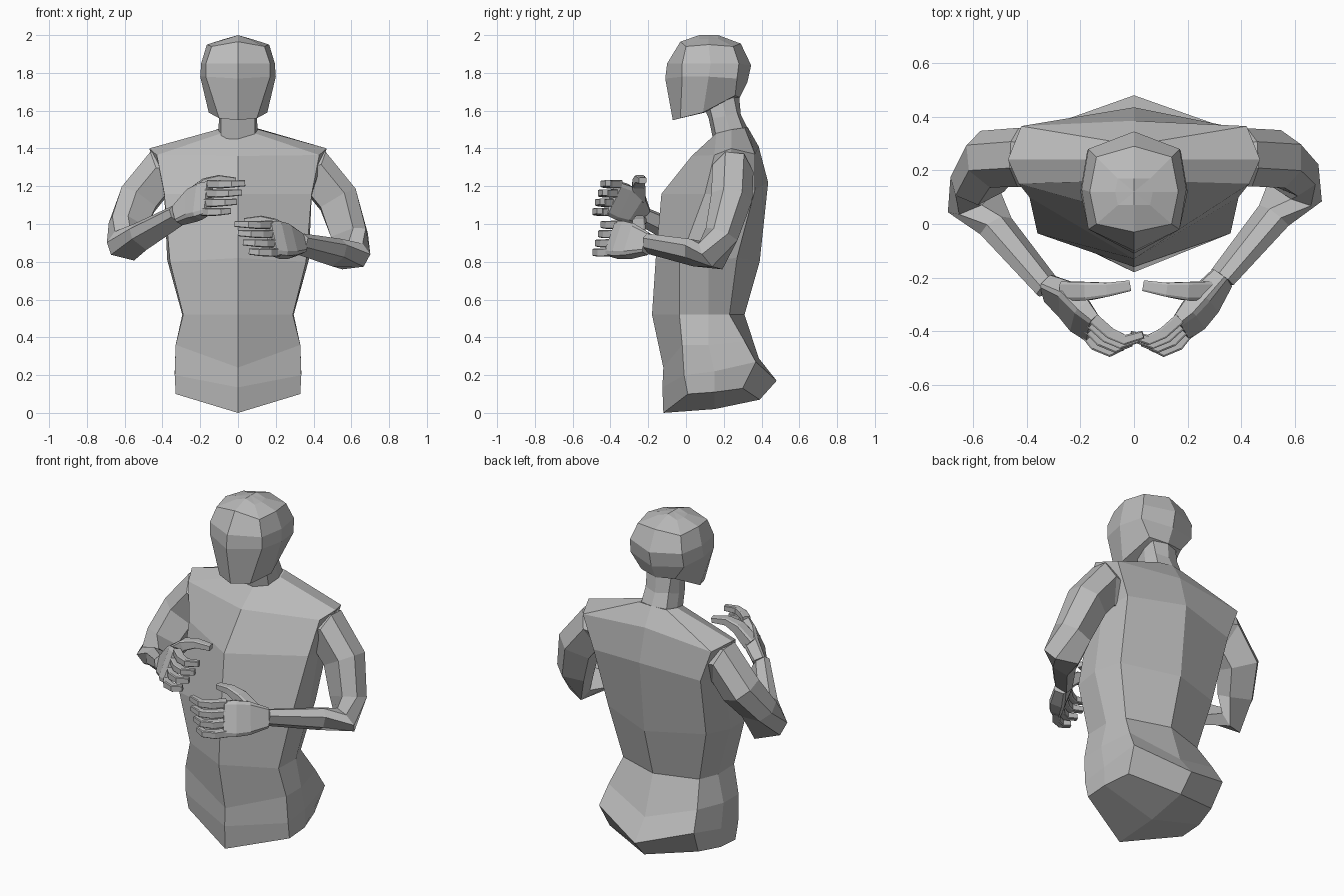
import bpy
import bmesh
from mathutils import Vector

default_cube = bpy.data.objects.get("Cube")
if default_cube:
    bpy.data.objects.remove(default_cube, do_unlink=True)

# One neutral clay colour for the whole figure
clay = bpy.data.materials.new("light_grey")
clay.use_nodes = True
grey = (0.5, 0.5, 0.5, 1)
clay.diffuse_color = grey
clay.node_tree.nodes["Principled BSDF"].inputs["Base Color"].default_value = grey


def loft(name, rings, start_tip=None, end_tip=None):
    """Skin a list of equal rings; each end is fanned to a tip point or capped flat."""
    bm = bmesh.new()
    loops = [[bm.verts.new(point) for point in ring] for ring in rings]
    count = len(loops[0])
    for lower, upper in zip(loops, loops[1:]):
        for i in range(count):
            j = (i + 1) % count
            bm.faces.new((lower[i], lower[j], upper[j], upper[i]))
    for loop, tip in ((loops[0], start_tip), (loops[-1], end_tip)):
        if tip is None:
            bm.faces.new(loop)
            continue
        apex = bm.verts.new(tip)
        for i in range(count):
            bm.faces.new((loop[i], loop[(i + 1) % count], apex))
    bmesh.ops.recalc_face_normals(bm, faces=bm.faces)
    mesh = bpy.data.meshes.new(name)
    bm.to_mesh(mesh)
    bm.free()
    mesh.materials.append(clay)
    obj = bpy.data.objects.new(name, mesh)
    bpy.context.collection.objects.link(obj)


def ring(front, *sides_and_back):
    """Mirror a half ring: front centre (y, z), side points (x, y, z), back centre (y, z)."""
    *sides, back = sides_and_back
    opposite = [(-x, y, z) for x, y, z in reversed(sides)]
    return [(0, *front), *sides, (0, *back), *opposite]


def tube(name, path, section, up):
    """Sweep a cross-section along (point, half width, half height) stations."""
    points = [Vector(station[0]) for station in path]
    rings = []
    for i, (_, width, height) in enumerate(path):
        before = points[i] - points[i - 1] if i else points[1] - points[0]
        after = points[i + 1] - points[i] if i + 1 < len(points) else before
        tangent = (before.normalized() + after.normalized()).normalized()
        side = tangent.cross(Vector(up)).normalized()
        lift = side.cross(tangent)
        rings.append([points[i] + side * a * width + lift * b * height
                      for a, b in section])
    loft(name, rings)


HEXAGON = [(1, 0.35), (0.45, 1), (-0.45, 1), (-1, 0.2), (-0.5, -1), (0.5, -1)]
SQUARE = [(1, 0.8), (0.7, 1), (-0.7, 1), (-1, 0.8),
          (-1, -0.8), (-0.7, -1), (0.7, -1), (1, -0.8)]

# Torso: pelvis, hips, waist, ribs, chest, shoulder line and neck root
loft("torso", [
    ring((-.12, 0), (.33, .01, .1), (.33, .15, .11), (.29, .3, .13), (.39, .07)),
    ring((-.125, .135), (.335, -.01, .2), (.335, .15, .22), (.31, .37, .27), (.48, .17)),
    ring((-.12, .24), (.33, -.02, .36), (.33, .12, .36), (.29, .31, .38), (.385, .29)),
    ring((-.18, .52), (.29, -.035, .52), (.295, .12, .52), (.25, .23, .52), (.31, .52)),
    ring((-.16, .82), (.36, -.035, .8), (.375, .12, .81), (.32, .27, .82), (.39, .8)),
    ring((-.13, 1.16), (.39, .1, 1.16), (.39, .2, 1.15), (.35, .365, 1.18), (.435, 1.22)),
    ring((.03, 1.36), (.43, .15, 1.365), (.47, .24, 1.4), (.42, .365, 1.37), (.385, 1.41)),
    ring((.155, 1.46), (.09, .16, 1.48), (.11, .24, 1.5), (.09, .31, 1.51), (.325, 1.515)),
], start_tip=(0, .15, .02))

# Neck
loft("neck", [
    ring((.145, 1.44), (.09, .16, 1.46), (.105, .24, 1.47), (.085, .31, 1.48), (.335, 1.49)),
    ring((.12, 1.56), (.09, .14, 1.56), (.1, .21, 1.57), (.075, .27, 1.59), (.29, 1.58)),
    ring((.09, 1.63), (.08, .12, 1.64), (.09, .19, 1.66), (.08, .25, 1.69), (.28, 1.69)),
])

# Head: jaw, cheeks, temples, brow of the skull and crown
loft("head", [
    ring((-.07, 1.55), (.1, -.03, 1.56), (.155, .09, 1.59), (.11, .26, 1.68), (.285, 1.67)),
    ring((-.11, 1.77), (.17, -.02, 1.78), (.2, .12, 1.78), (.175, .27, 1.77), (.325, 1.75)),
    ring((-.1, 1.85), (.17, -.02, 1.85), (.195, .13, 1.85), (.17, .28, 1.85), (.345, 1.84)),
    ring((-.03, 1.965), (.14, 0, 1.94), (.165, .12, 1.95), (.14, .25, 1.94), (.29, 1.955)),
    ring((.07, 2), (.06, .07, 1.98), (.07, .12, 1.98), (.06, .17, 1.98), (.17, 2)),
], start_tip=(0, .1, 1.59), end_tip=(0, .12, 2))


def build_arm(label, side, lift, reach, elbow, wrist):
    """Arm and hand; side is the x sign, lift raises the hand, reach moves it inward."""

    def at(x, y, z, share=0):
        return Vector((side * (x - reach * share), y, z + lift * share))

    # Upper arm and forearm, mitred at the elbow
    elbow, wrist = at(*elbow), at(*wrist)
    middle = elbow.lerp(wrist, 0.3)
    tube(label + "_upper_arm", [
        (at(.33, .24, 1.25), .1, .1),
        (at(.42, .245, 1.265), .11, .12),
        (at(.53, .24, 1.13), .11, .105),
        (elbow + at(-.015, .06, .11), .09, .095),
        (elbow, .08, .1),
        (middle, .058, .072),
        (wrist, .042, .055),
    ], HEXAGON, (side * 0.8, 0.1, 0.6))

    # Palm, leaning inward at the thumb side and widening to the knuckles
    lean = (side * -0.25, 0.3, 1)
    tube(label + "_palm", [
        (wrist, .035, .055),
        (at(.265, -.285, .908, .88), .044, .09),
        (at(.22, -.345, .915, .95), .038, .098),
        (at(.175, -.39, .922, 1), .024, .094),
    ], SQUARE, lean)

    # Four bent fingers, fanned along the leaning knuckles
    tips = {"little": .045, "ring": .025, "middle": .01, "index": .005}
    for i, (finger, tip) in enumerate(tips.items()):
        height = .85 + .049 * i
        fan = Vector(lean) * (height - .922)
        fan.z = 0
        tube(f"{label}_{finger}_finger", [
            (at(.19, -.375, height, 1) + fan, .021, .022),
            (at(.125 + tip / 2, -.43, height - .002, 1) + fan, .021, .021),
            (at(.07 + tip / 2, -.455, height, 1) + fan, .019, .019),
            (at(tip, -.435, height + .004, 1) + fan, .015, .016),
        ], SQUARE, (0, 0, 1))

    # Thumb, arching over the palm
    tube(label + "_thumb", [
        (at(.27, -.25, .94, .95), .035, .04),
        (at(.19, -.25, 1, 1), .034, .03),
        (at(.12, -.245, 1.022, 1), .026, .022),
        (at(.035, -.23, 1.015, 1), .02, .016),
    ], SQUARE, (0, 0, 1))


build_arm("left", 1, 0, 0, (.605, .13, .83), (.33, -.2, .895))
build_arm("right", -1, .215, .02, (.6, .09, .885), (.32, -.24, 1.045))
